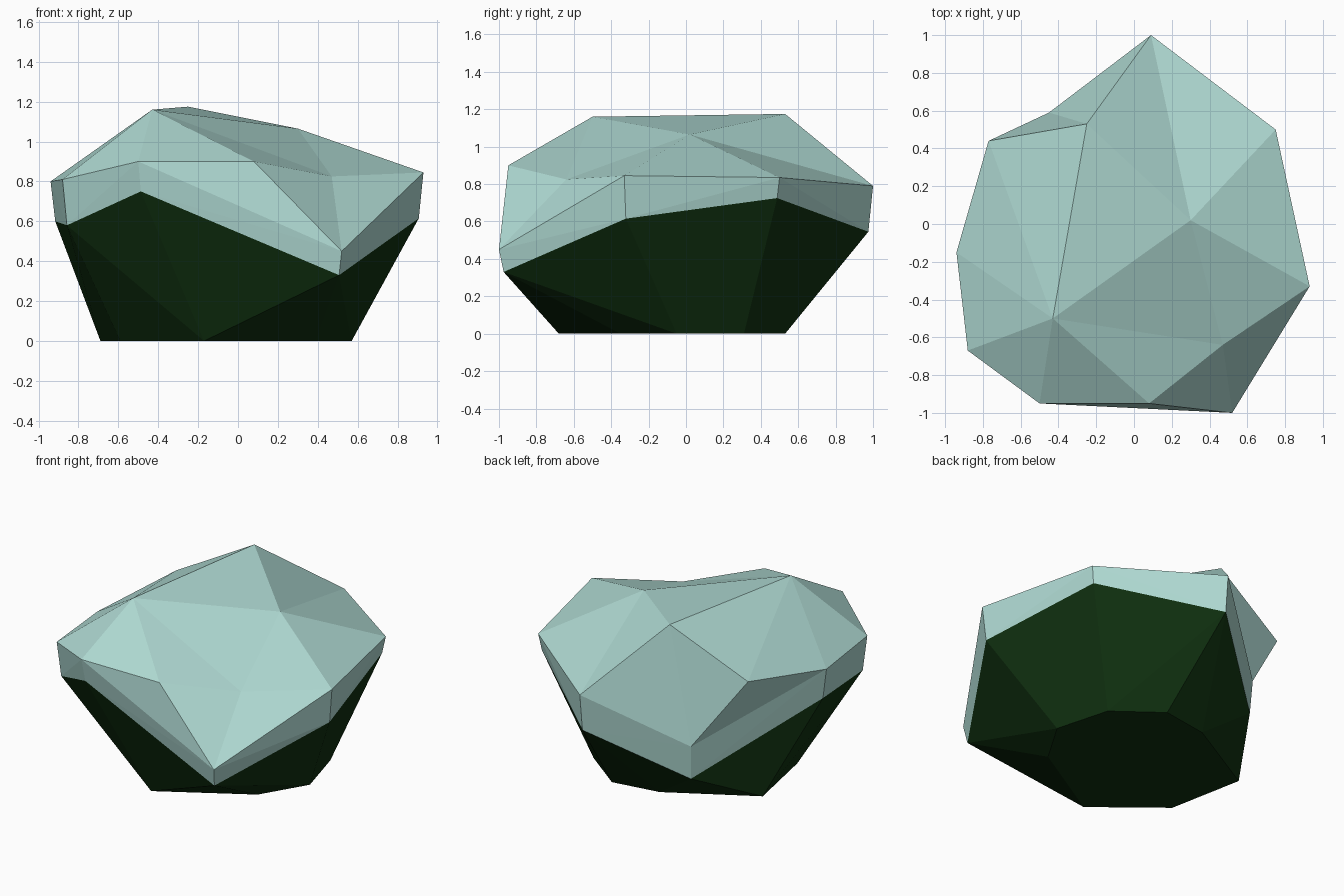
import bpy
import bmesh
from mathutils import Vector

default = bpy.data.objects.get("Cube")
if default:
    bpy.data.objects.remove(default, do_unlink=True)


def make_material(name, rgb):
    mat = bpy.data.materials.new(name)
    mat.use_nodes = True
    color = (*rgb, 1)
    mat.diffuse_color = color
    mat.node_tree.nodes["Principled BSDF"].inputs["Base Color"].default_value = color
    return mat


# Upper cap edge: position and thickness of the cap below it
cap_rim = {
    "a": (.09, 1, .79, .245), "b": (.75, .5, .835, .11),
    "c": (.93, -.33, .845, .23), "d": (.52, -1, .45, .12),
    "e": (-.5, -.95, .9, .15), "f": (-.88, -.67, .81, .23),
    "g": (-.94, -.15, .8, .2), "h": (-.45, .59, .43, .225),
}
# Peaks and shoulders inside the cap
cap_inner = {
    "L": (-.43, -.5, 1.16), "P": (-.25, .53, 1.175), "Q": (.3, .02, 1.065),
    "M": (.08, -.95, .9), "N": (.47, -.64, .825), "K": (-.77, .44, .895),
}
cap_facets = ("abQ aQP bcQ cNQ cdN dMN deM eLM MLN "
              "NLQ QLP efL fgL gKL KPL ghK hPK haP").split()
# Footprint of the rock, one corner below each cap corner
footprint = [(.18, .53), (.47, .31), (.57, -.05), (.39, -.35),
             (-.17, -.68), (-.59, -.34), (-.69, .17), (-.14, .48)]

CAP, ROCK = range(2)
CENTER = Vector((0, 0, .5))
bm = bmesh.new()


def add_face(verts, material):
    face = bm.faces.new(verts)
    face.material_index = material
    face.smooth = False


def band(upper, lower, material):
    """Join two rings with triangles, splitting each panel on its outer diagonal."""
    count = len(upper)
    for i in range(count):
        j = (i + 1) % count
        p, q, s, t = upper[i], upper[j], lower[j], lower[i]
        normal = (q.co - p.co).cross(s.co - p.co)
        if normal.dot(t.co - p.co) * normal.dot(CENTER - p.co) >= 0:
            panels = (p, q, s), (p, s, t)
        else:
            panels = (p, q, t), (q, s, t)
        for panel in panels:
            add_face(panel, material)


# Pale faceted cap
points = {k: bm.verts.new(v[:3]) for k, v in cap_rim.items()}
rim = list(points.values())
points.update({k: bm.verts.new(v) for k, v in cap_inner.items()})
for facet in cap_facets:
    add_face([points[k] for k in facet], CAP)

# Thin cap side, slightly tucked in at its lower edge
TUCK = .975
under = [bm.verts.new((x * TUCK, y * TUCK, z - depth))
         for x, y, z, depth in cap_rim.values()]
band(rim, under, CAP)

# Dark rock tapering to a flat base
base = [bm.verts.new((x, y, 0)) for x, y in footprint]
band(under, base, ROCK)
add_face(base, ROCK)

bmesh.ops.recalc_face_normals(bm, faces=bm.faces[:])
mesh = bpy.data.meshes.new("capped_rock")
bm.to_mesh(mesh)
bm.free()
mesh.materials.append(make_material("pale_ice", (.43, .7, .65)))
mesh.materials.append(make_material("dark_green_rock", (.005, .03, .005)))
rock = bpy.data.objects.new("capped_rock", mesh)
bpy.context.collection.objects.link(rock)
